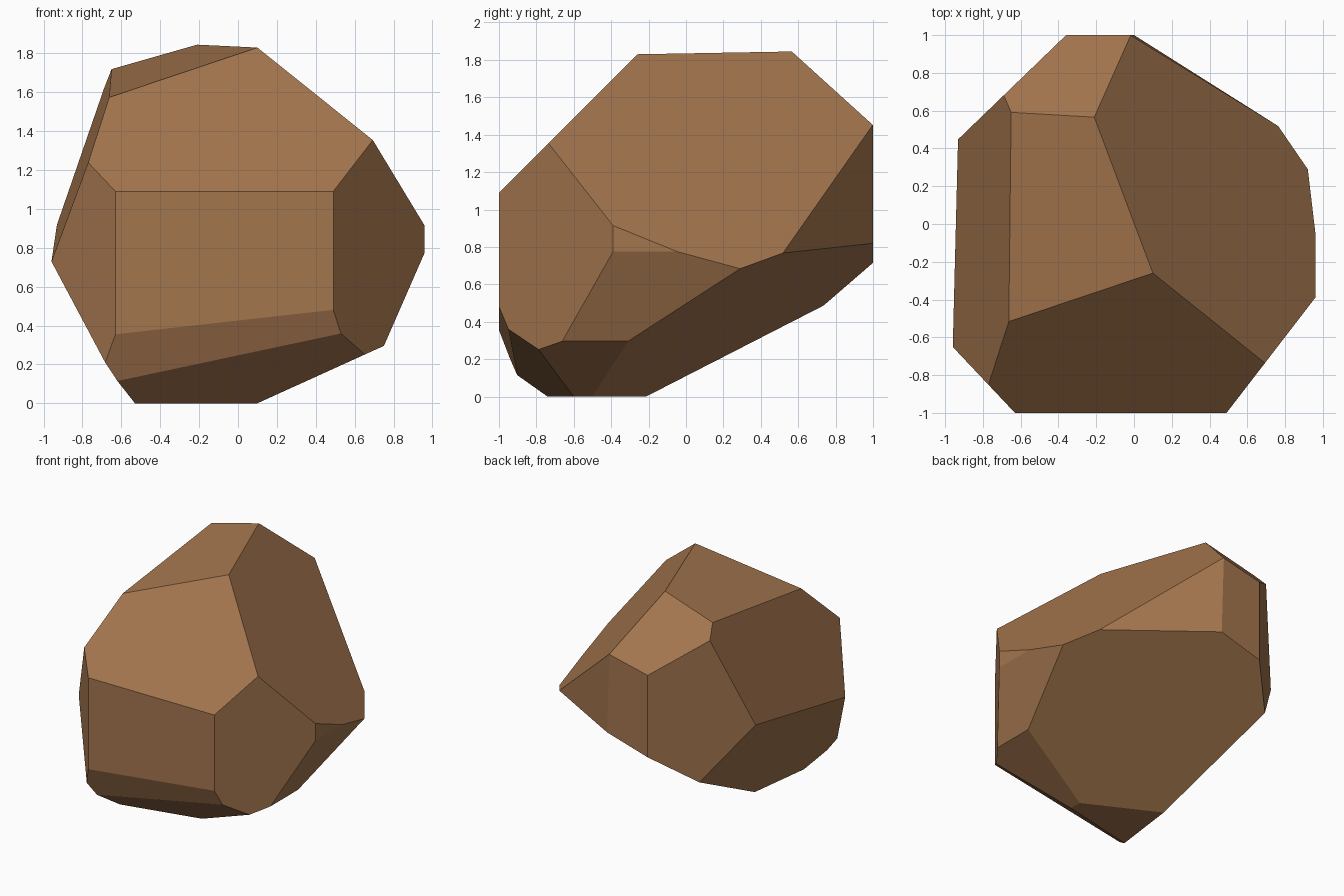
import bpy
import bmesh
from mathutils import Matrix, Vector

default_cube = bpy.data.objects.get("Cube")
if default_cube:
    bpy.data.objects.remove(default_cube, do_unlink=True)


def make_material(name, colour):
    material = bpy.data.materials.new(name)
    material.use_nodes = True
    material.diffuse_color = colour
    shader = next(n for n in material.node_tree.nodes if n.type == "BSDF_PRINCIPLED")
    shader.inputs["Base Color"].default_value = colour
    shader.inputs["Roughness"].default_value = 0.9
    return material


def chisel(bm, normal, distance):
    """Slice off everything beyond the plane and cap the cut with one flat face."""
    normal = Vector(normal)
    point = normal * (distance / normal.length_squared)
    bmesh.ops.bisect_plane(
        bm, geom=bm.verts[:] + bm.edges[:] + bm.faces[:], dist=1e-5,
        plane_co=point, plane_no=normal, clear_outer=True)
    rim = [edge for edge in bm.edges if edge.is_boundary]
    if rim:
        bmesh.ops.holes_fill(bm, edges=rim, sides=0)


# Each facet: outward normal and plane distance
facets = {
    "front_top": ((0, -1, 1), 2.09),
    "crown": ((-.293, -.128, 1), 1.834),
    "back_top": ((-.227, 1.007, 1), 2.462),
    "left_top": ((1.126, .405, 1), 1.837),
    "left_front": ((1.298, -1, 0), 1.636),
    "left_under": ((2.286, 0, -1), 1.42),
    "left_base": ((.454, 0, -1), .045),
    "left_back": ((1, 1.58, .032), 1.607),
    "back_under": ((.289, .565, -1), -.254),
    "front_base": ((.18, -.808, -1), .503),
    "front_under": ((.112, -2.49, -1), 2.064),
    "right_front": ((-1.06, -1, 0), 1.668),
    "right_top": ((-2.8, -.1, 1), 3.481),
    "right_under": ((-1.653, .213, -1), .718),
    "right_back": ((-.965, 1, 0), 1.347),
}

# Rough block, standing on the ground, with its flat front, back and left sides
bm = bmesh.new()
bmesh.ops.create_cube(bm, size=2, matrix=Matrix.Translation((0, 0, 1)))
for corner in bm.verts:
    corner.co.x = .96 if corner.co.x > 0 else -1.2

# Chisel the block into a boulder
for normal, distance in facets.values():
    chisel(bm, normal, distance)
bmesh.ops.remove_doubles(bm, verts=bm.verts[:], dist=.002)
bmesh.ops.recalc_face_normals(bm, faces=bm.faces[:])

mesh = bpy.data.meshes.new("boulder")
bm.to_mesh(mesh)
bm.free()
mesh.materials.append(make_material("brown_stone", (.37, .18, .076, 1)))
boulder = bpy.data.objects.new("boulder", mesh)
bpy.context.collection.objects.link(boulder)
